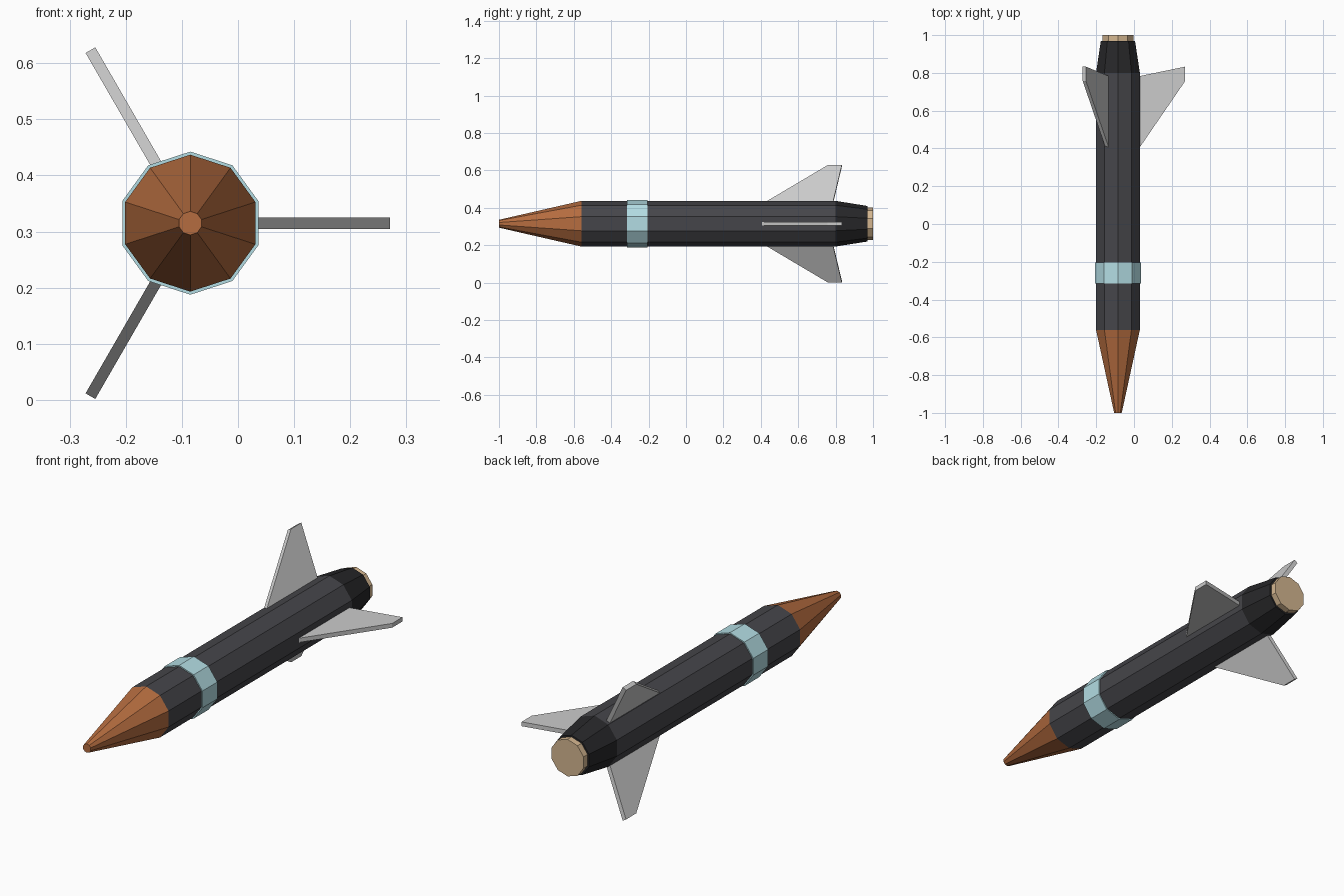
import bpy, bmesh
from math import cos, sin, radians
from mathutils import Matrix

if "Cube" in bpy.data.objects:
    bpy.data.objects.remove(bpy.data.objects["Cube"])

AX, AZ = -0.085, 0.315   # long axis position
SIDES = 10


def material(name, rgb):
    m = bpy.data.materials.new(name)
    m.diffuse_color = (*rgb, 1)
    m.use_nodes = True
    m.node_tree.nodes["Principled BSDF"].inputs["Base Color"].default_value = m.diffuse_color
    return m


def finish(name, bm, mat=None):
    bmesh.ops.recalc_face_normals(bm, faces=bm.faces)
    me = bpy.data.meshes.new(name)
    bm.to_mesh(me)
    bm.free()
    ob = bpy.data.objects.new(name, me)
    bpy.context.collection.objects.link(ob)
    ob.location = (AX, 0, AZ)
    if mat:
        me.materials.append(mat)
    return ob


def section(name, y0, r0, y1, r1, mat):
    """Ten-sided capped frustum along y, one corner pointing up."""
    bm = bmesh.new()
    rings = []
    for y, r in ((y0, r0), (y1, r1)):
        angles = [radians(90 + 360 * i / SIDES) for i in range(SIDES)]
        rings.append([bm.verts.new((r * cos(a), y, r * sin(a))) for a in angles])
    for i in range(SIDES):
        j = (i + 1) % SIDES
        bm.faces.new((rings[0][i], rings[0][j], rings[1][j], rings[1][i]))
    for ring in rings:
        bm.faces.new(ring)
    return finish(name, bm, mat)


def fin(name, angle):
    """Swept plate: radial/length outline, thickened, turned about the axis."""
    outline = [(0.115, 0.405), (0.356, 0.757), (0.356, 0.833), (0.115, 0.783)]
    bm = bmesh.new()
    face = bm.faces.new([bm.verts.new((r, y, -0.01)) for r, y in outline])
    ext = bmesh.ops.extrude_face_region(bm, geom=[face])
    top = [v for v in ext["geom"] if isinstance(v, bmesh.types.BMVert)]
    bmesh.ops.translate(bm, verts=top, vec=(0, 0, 0.02))
    bmesh.ops.transform(bm, verts=bm.verts, matrix=Matrix.Rotation(radians(angle), 4, 'Y'))
    return finish(name, bm)


copper = material("copper", (0.46, 0.15, 0.05))
dark = material("dark_grey", (0.06, 0.06, 0.068))
black = material("black", (0.02, 0.02, 0.022))
pale_blue = material("pale_blue", (0.45, 0.72, 0.77))
tan = material("tan", (0.66, 0.47, 0.28))

# Body sections, nose to tail
section("nose_cone", -1.0, 0.021, -0.56, 0.122, copper)
section("body_tube", -0.56, 0.122, 0.80, 0.122, dark)
section("band", -0.315, 0.1275, -0.205, 0.1275, pale_blue)
section("tail_taper", 0.80, 0.122, 0.97, 0.095, black)
section("exhaust_nozzle", 0.97, 0.087, 1.0, 0.087, tan)

# Three fins
for k in range(3):
    fin(f"fin_{k + 1}", 120 * k)
